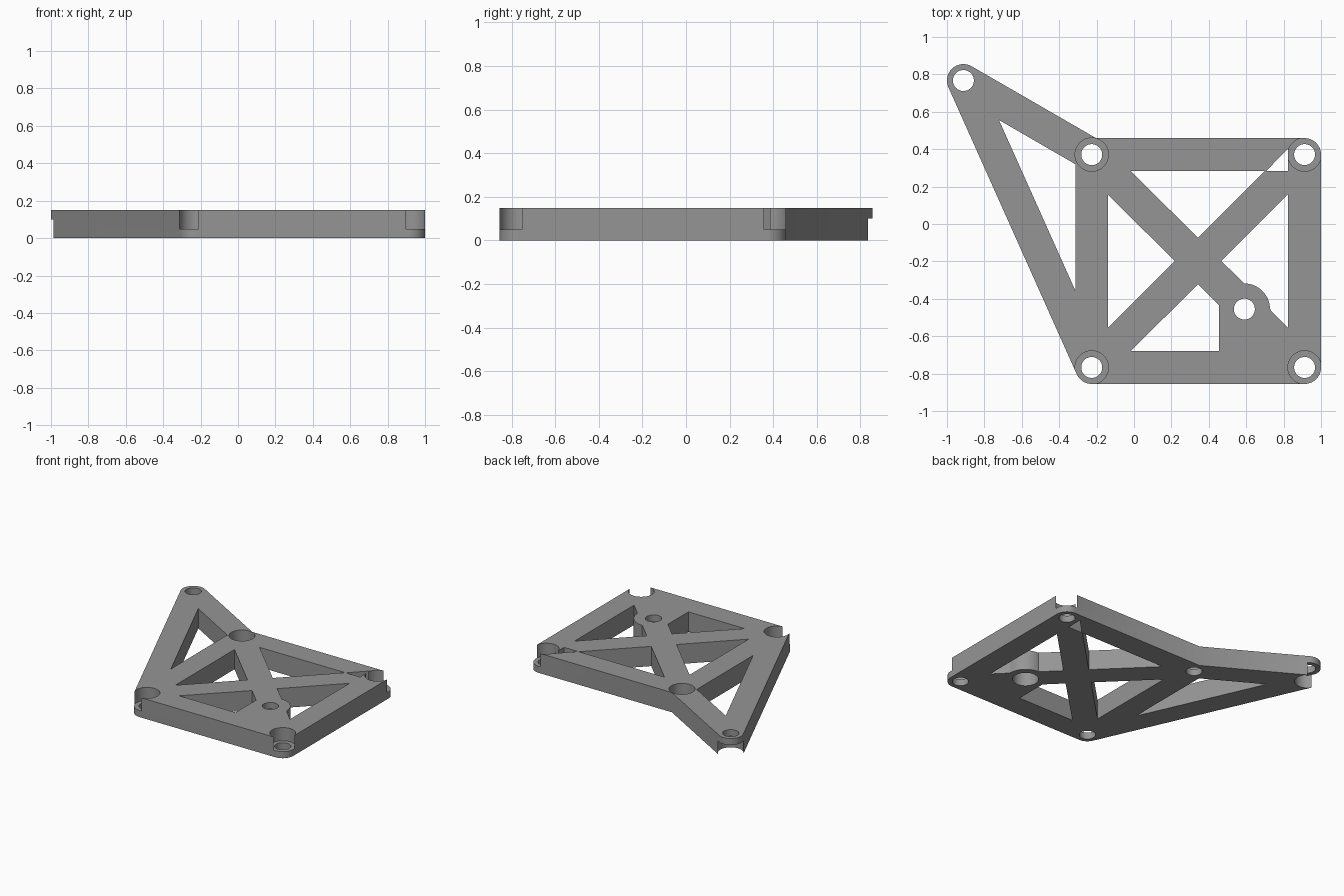
import bpy, bmesh, math

if "Cube" in bpy.data.objects:
    bpy.data.objects.remove(bpy.data.objects["Cube"])

H = 0.15          # plate thickness
R = 0.088         # half bar width and corner radius
LOW, HIGH = 0.05, 0.10
A, B, C, D, E = (-.226, .371), (.912, .371), (.912, -.767), (-.226, -.767), (-.912, .767)
BOSS = (.59, -.455)

gray = bpy.data.materials.new("medium gray")
gray.diffuse_color = (0.3, 0.3, 0.3, 1)
gray.use_nodes = True
gray.node_tree.nodes["Principled BSDF"].inputs["Base Color"].default_value = gray.diffuse_color


def arc(c, r, a0, a1, n=16):
    return [(c[0] + r * math.cos(math.radians(a0 + (a1 - a0) * i / n)),
             c[1] + r * math.sin(math.radians(a0 + (a1 - a0) * i / n))) for i in range(n + 1)]


def plate(name, loops):
    """Fill the outline with its windows and extrude it upwards."""
    bm = bmesh.new()
    edges = []
    for loop in loops:
        vs = [bm.verts.new((x, y, 0)) for x, y in loop]
        edges += [bm.edges.new((vs[i - 1], vs[i])) for i in range(len(vs))]
    bmesh.ops.triangle_fill(bm, use_beauty=True, edges=edges)
    ext = bmesh.ops.extrude_face_region(bm, geom=bm.faces[:])
    top = [v for v in ext["geom"] if isinstance(v, bmesh.types.BMVert)]
    bmesh.ops.translate(bm, vec=(0, 0, H), verts=top)
    bmesh.ops.recalc_face_normals(bm, faces=bm.faces[:])
    me = bpy.data.meshes.new(name)
    bm.to_mesh(me)
    bm.free()
    ob = bpy.data.objects.new(name, me)
    bpy.context.collection.objects.link(ob)
    me.materials.append(gray)
    return ob


# outer outline, counter-clockwise
up = math.degrees(math.atan2(A[0] - E[0], E[1] - A[1]))             # normal of the upper arm
left = math.degrees(math.atan2(D[0] - E[0], E[1] - D[1]))
left = 180 + math.degrees(math.atan2(E[0] - D[0], E[1] - D[1])) * -1  # normal of the long arm
mid = math.radians((90 + up) / 2)
k = R / math.cos(math.radians((90 - up) / 2))
outline = (arc(D, R, left, 270) + arc(C, R, 270, 360) + arc(B, R, 0, 90)
           + [(A[0] + k * math.cos(mid), A[1] + k * math.sin(mid))] + arc(E, R, up, left, 32))

# window openings between the bars
windows = [
    [(-.138, .155), (.218, -.198), (-.138, -.554)],                       # left
    [(-.018, .283), (.343, -.074), (.700, .283)],                         # back
    [(.706, .283), (.824, .403), (.824, .283)],                           # corner wedge
    [(-.018, -.679), (.343, -.322), (.455, -.434), (.455, -.679)],        # front
    [(.467, -.198), (.824, .159), (.824, -.555), (.732, -.463)]
    + arc(BOSS, .137, 2, 90, 20),                                         # right, around the boss
    [(-.722, .556), (-.314, .320), (-.314, -.355)],                       # arm
]
frame = plate("bracket_frame", [outline] + windows)

# screw holes: through bore plus a counterbore from above or below
cutters = []


def cut(name, c, r, z0, z1):
    bpy.ops.mesh.primitive_cylinder_add(vertices=64, radius=r, depth=z1 - z0,
                                        location=(c[0], c[1], (z0 + z1) / 2))
    ob = bpy.context.object
    ob.name = name
    ob.hide_render = True
    mod = frame.modifiers.new(name, "BOOLEAN")
    mod.operation, mod.solver, mod.object = "DIFFERENCE", "EXACT", ob
    cutters.append(ob)


for c in (A, B, C, D, E, BOSS):
    cut("bore_cutter", c, .056, -.1, H + .1)
for c in (A, B, C, D):
    cut("top_counterbore_cutter", c, R + .0012, LOW, H + .1)
for c in (E, BOSS):
    cut("bottom_counterbore_cutter", c, R + .0012, -.1, HIGH)

# bake the cuts and remove the helpers
dg = bpy.context.evaluated_depsgraph_get()
mesh = bpy.data.meshes.new_from_object(frame.evaluated_get(dg))
frame.modifiers.clear()
frame.data = mesh
mesh.materials.clear()
mesh.materials.append(gray)
for p in mesh.polygons:
    p.material_index = 0
for ob in cutters:
    bpy.data.objects.remove(ob)

bpy.ops.object.select_all(action="DESELECT")
frame.select_set(True)
bpy.context.view_layer.objects.active = frame
bpy.ops.object.shade_smooth_by_angle(angle=math.radians(30))
